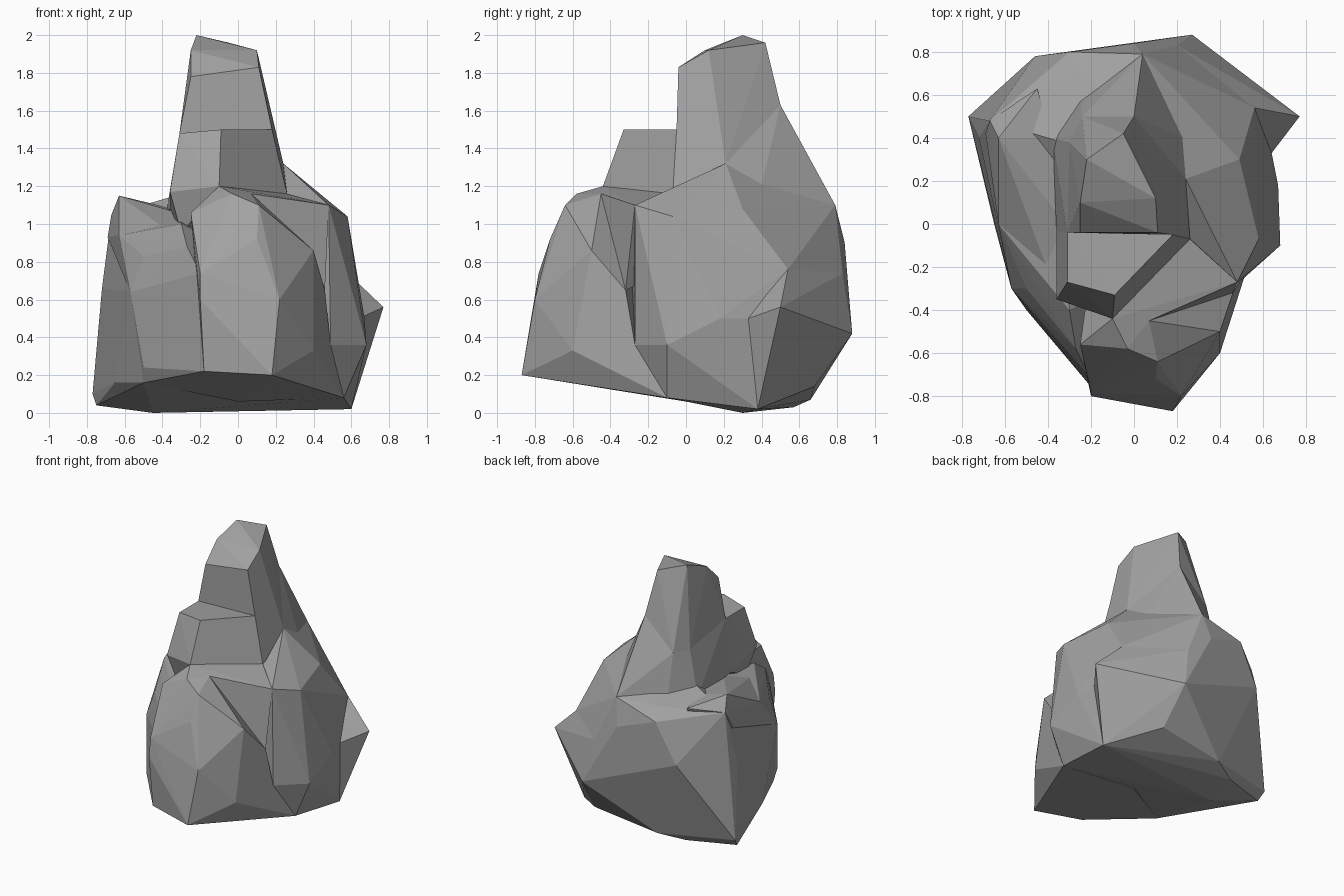
import bpy
import bmesh
import math

default_cube = bpy.data.objects.get("Cube")
if default_cube:
    bpy.data.objects.remove(default_cube, do_unlink=True)

# One plain stone colour
stone = bpy.data.materials.new("grey stone")
stone.use_nodes = True
grey = (0.36, 0.36, 0.36, 1)
stone.diffuse_color = grey
shader = next(n for n in stone.node_tree.nodes if n.type == 'BSDF_PRINCIPLED')
shader.inputs["Base Color"].default_value = grey
shader.inputs["Roughness"].default_value = 0.9


def chunk(name, corners):
    """Faceted stone chunk wrapped around its corner points."""
    bm = bmesh.new()
    points = [bm.verts.new(c) for c in corners]
    bmesh.ops.convex_hull(bm, input=points)
    loose = [v for v in bm.verts if not v.link_faces]
    bmesh.ops.delete(bm, geom=loose, context='VERTS')
    bmesh.ops.recalc_face_normals(bm, faces=bm.faces[:])
    mesh = bpy.data.meshes.new(name)
    bm.to_mesh(mesh)
    bm.free()
    mesh.materials.append(stone)
    obj = bpy.data.objects.new(name, mesh)
    bpy.context.scene.collection.objects.link(obj)
    return obj


# Corners shared by neighbouring chunks
core = (0, .2, .9)
side_brow = (.48, -.27, 1.1)
side_toe = (.49, -.27, .36)
slope_end = (.56, -.1, .08)
spur_top = (.56, .54, .76)
spur_root = (.64, .33, .5)
spur_base = (.6, .38, .02)
back_low = (.27, .88, .42)
back_high = (.2, .83, .74)
back_foot = (.3, .68, .14)
left_brow = (-.5, -.3, .83)
left_lip = (-.57, -.3, .64)
left_toe = (-.5, -.35, .16)
rim_front = (-.63, 0, .94)
rim_back = (-.67, .48, 1.05)
rim_inner = (-.32, 0, 1.06)
block_toe = (-.5, -.4, .24)
block_under = (-.3, -.6, .25)
boulder_left_toe = (-.18, -.78, .22)
boulder_toe = (.18, -.87, .2)
boulder_side = (.4, -.6, .33)
boulder_brow = (.07, -.45, 1.16)
notch_bottom = (.46, -.32, .65)
ledge_toe = (-.1, -.44, 1.2)
ledge_end = (.26, -.07, 1.16)
ledge_left = (-.31, -.04, 1.48)
ledge_right = (.18, -.05, 1.5)
ledge_root = (-.36, -.04, 1.08)
spire_hip = (.24, .21, 1.32)
spire_heel = (.04, .79, 1.1)
spire_nape = (0, .5, 1.63)
nape_side = (-.3, .38, 1.4)
nape_left = (-.24, .5, 1.4)

# Broad base with the back wall
rock = chunk("rock", [
    spire_hip, spire_heel, side_brow, side_toe, slope_end,
    spur_top, spur_root, spur_base, back_low, back_high, back_foot,
    rim_back, left_lip, left_toe,
    (.58, -.07, 1.04), (.49, .3, 1.08), (.62, .1, .77), (.67, .18, .5),
    (.68, -.1, .36), (0, .84, .9), (-.25, .72, 1.08), (-.3, .8, 1),
    (-.46, .78, .7), (-.72, .4, .66), (-.77, .5, .1), (-.75, .45, .04),
    (-.22, .66, .07), (-.4, .57, .03), (-.45, .3, 0), (.3, .3, .02),
    (-.65, 0, .16),
])

# Pointed spur on the side
spur = chunk("spur", [
    spur_top, spur_root, spur_base, back_low, back_high, back_foot,
    core, (.77, .5, .56),
])

# Raised rim on one shoulder
shoulder = chunk("shoulder", [
    rim_front, rim_back, rim_inner, left_brow, left_lip,
    (-.63, .4, 1.15), (-.69, .42, .93), (-.45, .63, 1.08), (-.38, .4, 1.09),
    (-.35, -.35, .95), (-.4, .3, .3),
])

# Low block beside the front boulder
front_block = chunk("front_block", [
    left_brow, left_lip, left_toe, block_toe, block_under, boulder_left_toe,
    rim_front, rim_inner, (-.27, -.58, .88), (-.2, -.72, .74), (-.3, -.4, 1),
    (-.1, -.3, .9), (-.1, -.2, .15),
])

# Front boulder with the notch behind it
front_boulder = chunk("front_boulder", [
    ledge_toe, boulder_brow, boulder_left_toe, boulder_toe, boulder_side,
    side_toe, notch_bottom,
    (.11, -.64, 1.1), (-.03, -.58, 1.16), (-.25, -.56, 1.06), (.1, -.72, .92),
    (-.2, -.78, .74), (.22, -.8, .6), (-.2, -.8, .6), (.4, -.5, .86),
    (.4, -.53, .7), (-.2, -.2, 1),
])

# Sloping plateau from the boulder to the side wall
plateau = chunk("plateau", [
    ledge_toe, boulder_brow, side_brow, ledge_end, notch_bottom, core,
])

# Slanted underside of the front
under_slope = chunk("under_slope", [
    block_toe, left_toe, block_under, boulder_left_toe, boulder_toe,
    boulder_side, side_toe, slope_end, (.28, -.6, .2), (0, 0, .06), (0, 0, .3),
])

# Step below the spire
ledge = chunk("ledge", [
    ledge_toe, ledge_end, ledge_left, ledge_right, ledge_root, core,
    (-.36, -.35, 1.17), (-.31, -.27, 1.48), (-.09, -.33, 1.5), (-.3, -.3, .95),
])

# Tall spire, steep above and flared below
spire_top = chunk("spire_top", [
    ledge_left, ledge_right, spire_hip, spire_nape, nape_side, nape_left,
    (-.25, -.04, 1.78), (.11, -.04, 1.83), (-.25, .1, 1.92), (.1, .12, 1.92),
    (-.22, .3, 2), (-.05, .42, 1.96),
])
spire_foot = chunk("spire_foot", [
    ledge_left, ledge_right, ledge_end, ledge_root, spire_hip, spire_heel,
    spire_nape, nape_side, nape_left, core,
    (-.38, .4, 1.06), (-.25, .58, 1.08), (.23, .4, 1.2),
])

# Fuse the chunks into one solid rock
bpy.context.view_layer.objects.active = rock
for part in (spur, shoulder, front_block, front_boulder, plateau,
             under_slope, ledge, spire_foot, spire_top):
    part.hide_render = True
    join = rock.modifiers.new("fuse " + part.name, 'BOOLEAN')
    join.operation = 'UNION'
    join.solver = 'EXACT'
    join.object = part
    bpy.ops.object.modifier_apply(modifier=join.name)
    bpy.data.objects.remove(part, do_unlink=True)

# Merge nearly flat neighbours into clean facets
bm = bmesh.new()
bm.from_mesh(rock.data)
bmesh.ops.dissolve_limit(bm, angle_limit=math.radians(2),
                         verts=bm.verts[:], edges=bm.edges[:])
for face in bm.faces:
    face.smooth = False
bm.to_mesh(rock.data)
bm.free()
